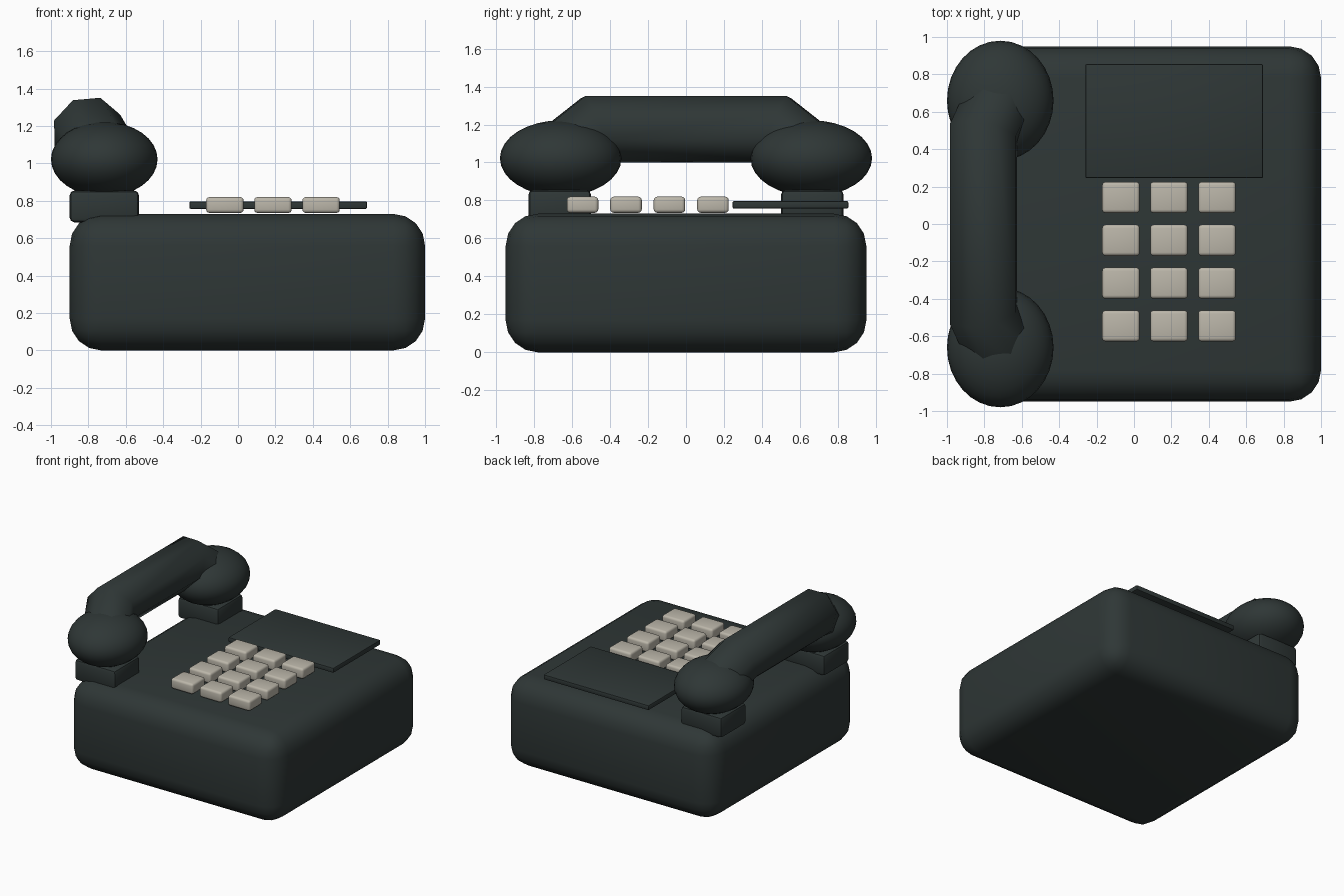
import bpy
import math

if "Cube" in bpy.data.objects:
    bpy.data.objects.remove(bpy.data.objects["Cube"], do_unlink=True)


def material(name, rgb):
    m = bpy.data.materials.new(name)
    m.use_nodes = True
    color = (*rgb, 1)
    m.diffuse_color = color
    bsdf = m.node_tree.nodes["Principled BSDF"]
    bsdf.inputs["Base Color"].default_value = color
    bsdf.inputs["Roughness"].default_value = 0.6
    return m


shell = material("dark_slate", (0.028, 0.038, 0.037))
ivory = material("ivory", (0.50, 0.47, 0.40))


def finish(ob, name, mat):
    ob.name = name
    ob.data.materials.clear()
    ob.data.materials.append(mat)
    return ob


def rounded_box(name, low, high, mat, bevel, segments):
    """Box between two corners with rounded edges."""
    center = [(a + b) / 2 for a, b in zip(low, high)]
    bpy.ops.mesh.primitive_cube_add(size=1, location=center)
    ob = finish(bpy.context.object, name, mat)
    ob.scale = [b - a for a, b in zip(low, high)]
    bpy.ops.object.transform_apply(location=False, rotation=False, scale=True)
    mod = ob.modifiers.new("Bevel", "BEVEL")
    mod.width = bevel
    mod.segments = segments
    bpy.ops.object.modifier_apply(modifier=mod.name)
    bpy.ops.object.shade_smooth_by_angle(angle=math.radians(40))
    return ob


# Base housing and the raised plate on top
rounded_box("base", (-0.9, -0.95, 0), (1.0, 0.95, 0.73), shell, 0.17, 4)
rounded_box("top_plate", (-0.26, 0.245, 0.757), (0.69, 0.855, 0.797), shell, 0.008, 2)

# Keypad, three columns by four rows
for row in range(4):
    for col in range(3):
        x = -0.07 + 0.257 * col
        y = 0.142 - 0.229 * row
        rounded_box(f"key_{row + 1}_{col + 1}", (x - 0.1, y - 0.083, 0.735),
                    (x + 0.1, y + 0.083, 0.82), ivory, 0.018, 3)

# Cradle blocks and handset ends, front and back
for side, label in ((-1, "front"), (1, "back")):
    y = 0.665 * side
    rounded_box(label + "_cradle", (-0.9, y - 0.165, 0.685),
                (-0.53, y + 0.165, 0.855), shell, 0.025, 2)
    bpy.ops.mesh.primitive_uv_sphere_add(segments=32, ring_count=16, radius=1,
                                         location=(-0.715, 0.66 * side, 1.022))
    ob = finish(bpy.context.object, label + "_handset_end", shell)
    ob.scale = (0.285, 0.32, 0.2)
    bpy.ops.object.transform_apply(location=False, rotation=False, scale=True)
    bpy.ops.object.shade_smooth()

# Handset grip: eight-sided tube bending down into both ends
curve = bpy.data.curves.new("handset_grip", "CURVE")
curve.dimensions = "3D"
curve.bevel_depth = 0.195
curve.bevel_resolution = 2
curve.use_fill_caps = True
spline = curve.splines.new("POLY")
path = [(-0.715, -0.66, 1.02), (-0.805, -0.48, 1.175),
        (-0.805, 0.48, 1.175), (-0.715, 0.66, 1.02)]
spline.points.add(len(path) - 1)
for point, co in zip(spline.points, path):
    point.co = (*co, 1)
    point.tilt = math.radians(10)
grip = bpy.data.objects.new("handset_grip", curve)
bpy.context.collection.objects.link(grip)
bpy.ops.object.select_all(action="DESELECT")
grip.select_set(True)
bpy.context.view_layer.objects.active = grip
bpy.ops.object.convert(target="MESH")
grip = finish(bpy.context.object, "handset_grip", shell)
bpy.ops.object.shade_smooth_by_angle(angle=math.radians(50))
